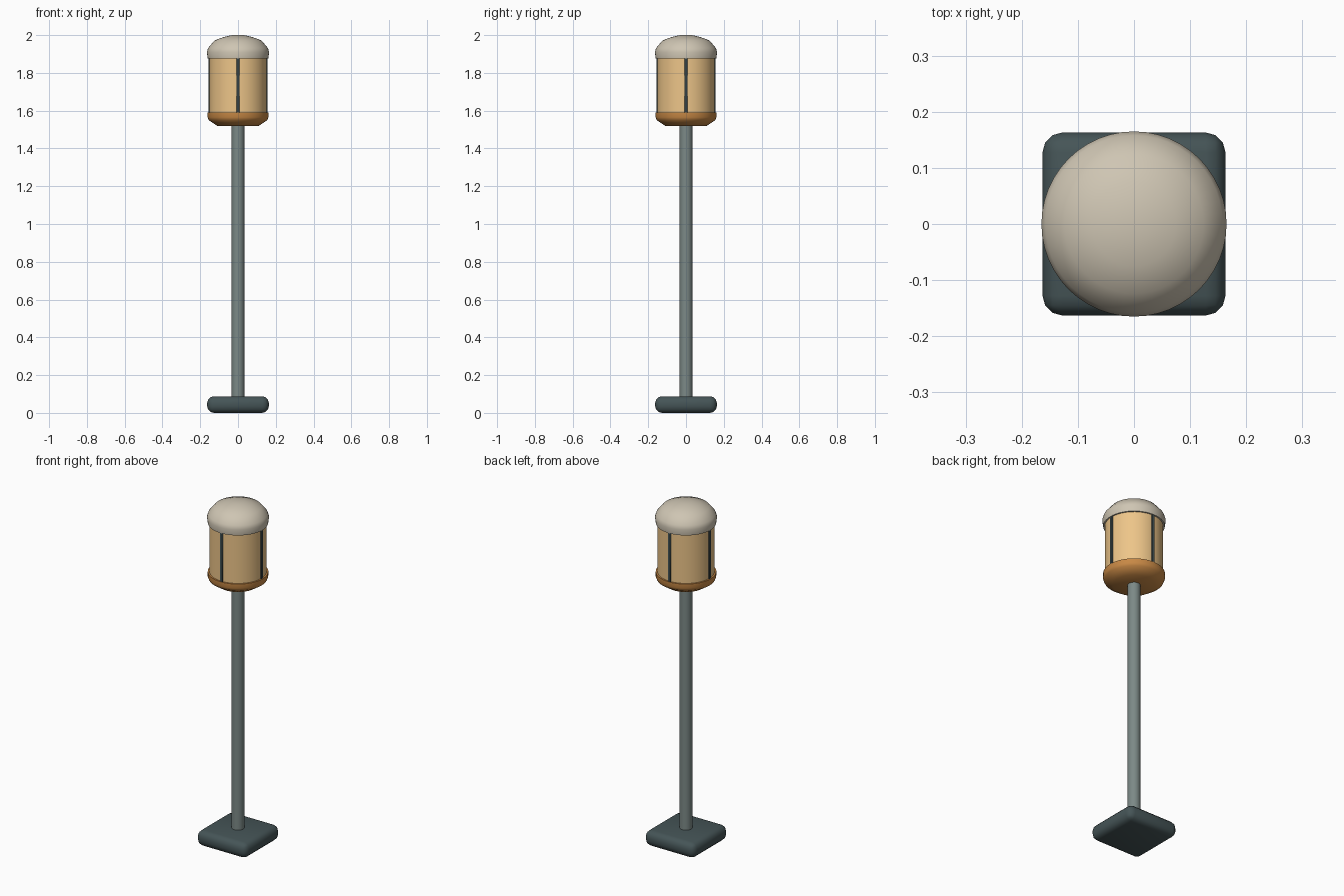
import bpy, bmesh, math

if "Cube" in bpy.data.objects:
    bpy.data.objects.remove(bpy.data.objects["Cube"])


def material(name, rgb):
    m = bpy.data.materials.new(name)
    m.diffuse_color = (*rgb, 1)
    m.use_nodes = True
    m.node_tree.nodes["Principled BSDF"].inputs["Base Color"].default_value = m.diffuse_color
    return m


CREAM = material("cream", (0.62, 0.56, 0.45))
GLOW = material("warm_glass", (0.85, 0.56, 0.25))
COPPER = material("copper", (0.58, 0.25, 0.06))
STEEL = material("steel", (0.20, 0.25, 0.24))
DARK = material("dark_metal", (0.06, 0.09, 0.095))


def finish(name, bm, mat, angle=50):
    bmesh.ops.recalc_face_normals(bm, faces=bm.faces)
    mesh = bpy.data.meshes.new(name)
    bm.to_mesh(mesh)
    bm.free()
    mesh.materials.append(mat)
    ob = bpy.data.objects.new(name, mesh)
    bpy.context.collection.objects.link(ob)
    bpy.ops.object.select_all(action="DESELECT")
    bpy.context.view_layer.objects.active = ob
    ob.select_set(True)
    bpy.ops.object.shade_smooth_by_angle(angle=math.radians(angle))
    return ob


def turned(name, profile, mat, sides=48, angle=50):
    """Revolve (radius, z) points around z and cap both ends."""
    bm = bmesh.new()
    rings = [[bm.verts.new((r * math.cos(2 * math.pi * i / sides),
                            r * math.sin(2 * math.pi * i / sides), z))
              for i in range(sides)] for r, z in profile]
    for a, b in zip(rings, rings[1:]):
        for i in range(sides):
            j = (i + 1) % sides
            bm.faces.new((a[i], a[j], b[j], b[i]))
    bm.faces.new(rings[0])
    bm.faces.new(rings[-1])
    return finish(name, bm, mat, angle)


def box(name, size, centre, mat, bevel=0.0, segments=3):
    bm = bmesh.new()
    bmesh.ops.create_cube(bm, size=1)
    for v in bm.verts:
        v.co = [c * s + o for c, s, o in zip(v.co, size, centre)]
    if bevel:
        bmesh.ops.bevel(bm, geom=bm.edges[:], offset=bevel, segments=segments,
                        profile=0.5, affect="EDGES")
    return finish(name, bm, mat, 40)


# foot and post
box("base", (0.326, 0.326, 0.088), (0, 0, 0.044), DARK, bevel=0.035)
turned("post", [(0.034, 0.07), (0.034, 1.54)], STEEL, sides=24)

# lantern head
turned("lower_collar", [(0.11, 1.52), (0.155, 1.55), (0.161, 1.565), (0.161, 1.59)], COPPER)
turned("lantern_glass", [(0.152, 1.58), (0.152, 1.885)], GLOW)
turned("cap", [(0.16, 1.875), (0.165, 1.91), (0.158, 1.932), (0.124, 1.972),
               (0.075, 1.99), (0.032, 2.0)], CREAM)

# four upright bars round the glass
for i, (x, y) in enumerate([(0, -1), (1, 0), (0, 1), (-1, 0)]):
    size = (0.018, 0.014, 0.30) if y else (0.014, 0.018, 0.30)
    box(f"glass_bar_{i + 1}", size, (x * 0.15, y * 0.15, 1.732), DARK, bevel=0.003, segments=1)
